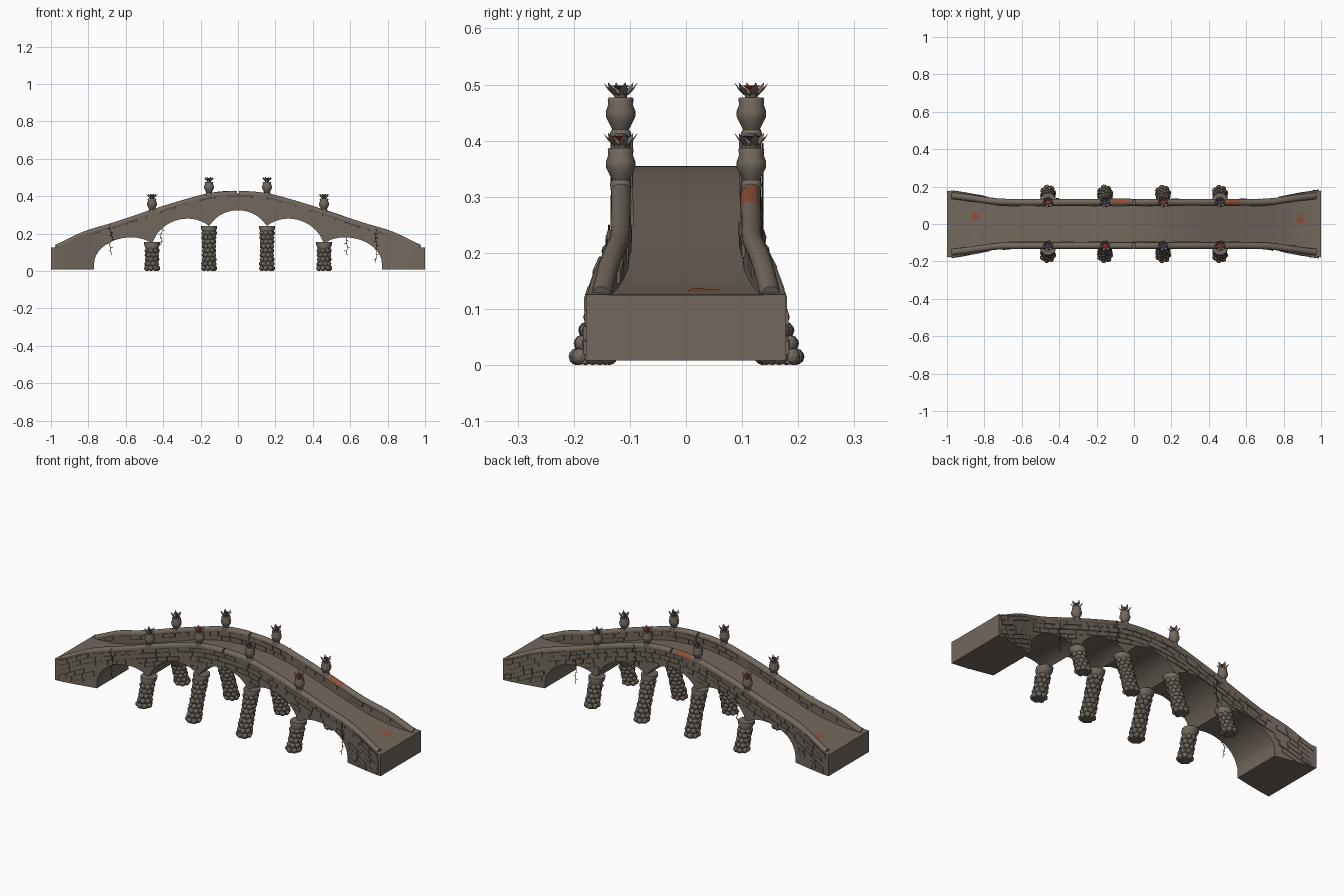
import bpy, bmesh, math, random
from mathutils import Vector, Matrix

if "Cube" in bpy.data.objects:
    bpy.data.objects.remove(bpy.data.objects["Cube"])

random.seed(4)


def material(name, r, g, b):
    m = bpy.data.materials.new(name)
    m.diffuse_color = (r, g, b, 1)
    m.use_nodes = True
    m.node_tree.nodes["Principled BSDF"].inputs["Base Color"].default_value = m.diffuse_color
    return m


STONE = material("weathered stone", 0.17, 0.138, 0.11)
RUST = material("rust patch", 0.27, 0.08, 0.04)
RED = material("red petals", 0.45, 0.025, 0.02)
PURPLE = material("purple petals", 0.07, 0.04, 0.14)
VINE = material("dry vine", 0.06, 0.046, 0.034)


def finish(bm, name, mat, smooth=False):
    bmesh.ops.recalc_face_normals(bm, faces=bm.faces)
    me = bpy.data.meshes.new(name)
    bm.to_mesh(me)
    bm.free()
    ob = bpy.data.objects.new(name, me)
    bpy.context.collection.objects.link(ob)
    me.materials.append(mat)
    if smooth:
        bpy.context.view_layer.objects.active = ob
        ob.select_set(True)
        bpy.ops.object.shade_smooth_by_angle(angle=math.radians(40))
        ob.select_set(False)
    return ob


def curve_fn(pts):
    """Smooth interpolation of |x| through a few points."""
    n = len(pts)

    def slope(i):
        a, b = pts[max(i - 1, 0)], pts[min(i + 1, n - 1)]
        return 0 if i == 0 else (b[1] - a[1]) / (b[0] - a[0])

    def f(x):
        x = min(abs(x), 1)
        i = max(k for k in range(n - 1) if pts[k][0] <= x)
        (x0, a), (x1, b) = pts[i], pts[i + 1]
        d = x1 - x0
        t = (x - x0) / d
        return (a * (2*t**3 - 3*t*t + 1) + b * (3*t*t - 2*t**3)
                + d * slope(i) * (t**3 - 2*t*t + t) + d * slope(i + 1) * (t**3 - t*t))
    return f


rail_top = curve_fn([(0, .428), (.15, .417), (.3, .378), (.46, .328), (.65, .264),
                     (.82, .212), (.96, .146), (1, .13)])
deck = curve_fn([(0, .355), (.15, .345), (.3, .312), (.46, .26), (.65, .197),
                 (.82, .146), (.92, .129), (1, .125)])
half_width = curve_fn([(0, .128), (.66, .128), (.73, .132), (.85, .155), (.95, .173), (1, .178)])


def thickness(x):
    return .027 + .013 * min(1, max(0, (abs(x) - .7) / .25))


def wall_top(x):
    return max(deck(x) + .001, rail_top(x) - .014)


def underside(x):
    x = abs(x)
    if x > .77:
        return .008
    # centre, crown height, half span, rise of each arch
    if x < .155:
        c, top, half, rise = 0, .325, .17, .152
    elif x < .46:
        c, top, half, rise = .27, .28, (.2 if x > .27 else .15), (.195 if x > .27 else .11)
    else:
        c, top, half, rise = .57, .18, (.2 if x > .57 else .13), (.145 if x > .57 else .075)
    return top - rise * (1 - math.sqrt(max(0, 1 - ((x - c) / half) ** 2)))


# Bridge body: one cross-section swept along x
xs = {0, .155, .46, .57, .27, .77, .7701, .766, .758, .745, 1}
xs |= {round(i * .02, 3) for i in range(51)}
xs = sorted(xs | {-x for x in xs})
bm = bmesh.new()
rings = []
for x in xs:
    w, zb, zd, zt = half_width(x), underside(x), deck(x), wall_top(x)
    i = w - thickness(x)
    section = [(-w, zb), (w, zb), (w, zt), (i, zt), (i, zd), (-i, zd), (-i, zt), (-w, zt)]
    rings.append([bm.verts.new((x, y, z)) for y, z in section])
for a, b in zip(rings, rings[1:]):
    for k in range(8):
        bm.faces.new((a[k], a[k - 1], b[k - 1], b[k]))
bm.faces.new(rings[0])
bm.faces.new(rings[-1])
finish(bm, "bridge_body", STONE, True)


def brick(bm, x0, x1, lo, hi, yfun, out):
    """Thin block fitted to the curved wall; lo and hi are height functions."""
    back, front = [], []
    for x, h in ((x0, lo), (x1, lo), (x1, hi), (x0, hi)):
        back.append(bm.verts.new((x, yfun(x), h(x))))
        front.append(bm.verts.new((x, yfun(x) + out, h(x))))
    bm.faces.new(front)
    for k in range(4):
        bm.faces.new((back[k], back[k - 1], front[k - 1], front[k]))


# Brick courses on the outer and inner faces of both walls
for s, side in ((-1, "front"), (1, "back")):
    for inner in (False, True):
        bm = bmesh.new()
        floor = deck if inner else underside
        for row in range(3 if inner else 9):
            x = -.985 + random.uniform(0, .04)
            while x < .95:
                x1 = min(x + random.uniform(.045, .085), .99)
                a, b = x + .002, x1 - .002
                drop = .006 + row * .026

                def hi(t):
                    return wall_top(t) - drop

                def lo(t):
                    return max(hi(t) - .0235, floor(t) + .002)
                if min(hi(a), hi(b)) - max(floor(a), floor(b)) > .007 and (abs(a) > .77) == (abs(b) > .77):
                    depth = random.uniform(.002, .007) * (-s if inner else s)
                    brick(bm, a, b, lo, hi,
                          lambda t: s * (half_width(t) - (thickness(t) if inner else 0)), depth)
                x = x1
        finish(bm, side + ("_inner_bricks" if inner else "_outer_bricks"), STONE)


def tube(name, pts, radius, mat, sides=10):
    """Round bar through a list of points, capped at both ends."""
    bm = bmesh.new()
    pts = [Vector(p) for p in pts]
    rings = []
    for i, p in enumerate(pts):
        d = (pts[min(i + 1, len(pts) - 1)] - pts[max(i - 1, 0)]).normalized()
        u = d.cross(Vector((0, 1, 0))).normalized()
        v = d.cross(u)
        rings.append([bm.verts.new(p + radius * (u * math.cos(k * math.tau / sides) + v * math.sin(k * math.tau / sides)))
                      for k in range(sides)])
    for a, b in zip(rings, rings[1:]):
        for k in range(sides):
            bm.faces.new((a[k], a[k - 1], b[k - 1], b[k]))
    bm.faces.new(rings[0])
    bm.faces.new(rings[-1])
    return finish(bm, name, mat, True)


def rail_path(s, x0, x1, n):
    return [(x, s * (half_width(x) - thickness(x) + .0155), rail_top(x) - .018)
            for x in (x0 + (x1 - x0) * i / n for i in range(n + 1))]


# Hand rails, split at the crown
for s in (-1, 1):
    for e in (-1, 1):
        tube("hand_rail", rail_path(s, e * .004, e * .97, 40), .018, STONE, 16)

# Rust skins on the back rail; angles run from straight up towards +y
for x0, x1, a0, a1 in ((-.125, -.02, -10, 80), (.49, .57, -85, 40)):
    bm = bmesh.new()
    rows = []
    for x, y, z in rail_path(1, x0, x1, 6):
        angles = [math.radians(a0 + (a1 - a0) * k / 6) for k in range(7)]
        rows.append([bm.verts.new((x, y + .0192 * math.sin(t), z + .0195 * math.cos(t))) for t in angles])
    for a, b in zip(rows, rows[1:]):
        for k in range(6):
            bm.faces.new((a[k], a[k + 1], b[k + 1], b[k]))
    finish(bm, "rail_rust", RUST, True)

# Rust patches lying on the deck
for cx, cy in ((-.85, .04), (.89, .03)):
    bm = bmesh.new()
    ring = []
    for k in range(14):
        r = random.uniform(.014, .03)
        x = cx + r * math.cos(k * math.tau / 14)
        ring.append((x, cy + r * math.sin(k * math.tau / 14), deck(x) + .001))
    ring = [bm.verts.new(p) for p in ring]
    mid = bm.verts.new((cx, cy, deck(cx) + .001))
    for k in range(14):
        bm.faces.new((ring[k - 1], ring[k], mid))
    finish(bm, "deck_rust", RUST)


def lathe(name, profile, centre, sides=16):
    """Turned shape; centre(z) gives the axis position at each height."""
    bm = bmesh.new()
    rings = []
    for r, z in profile:
        cx, cy = centre(z)
        rings.append([bm.verts.new((cx + r * math.cos(k * math.tau / sides), cy + r * math.sin(k * math.tau / sides), z))
                      for k in range(sides)])
    for a, b in zip(rings, rings[1:]):
        for k in range(sides):
            bm.faces.new((a[k], a[k - 1], b[k - 1], b[k]))
    bm.faces.new(rings[0])
    bm.faces.new(rings[-1])
    return finish(bm, name, STONE, True)


# Leaning piers built from rings of rough stones, with a flared capital
for px, top in ((-.46, .152), (-.155, .238), (.155, .238), (.46, .152)):
    for s in (-1, 1):
        def axis(z):
            return px, s * (.171 - .31 * z)
        lathe("pier_core", [(.032, .003), (.027, top * .5), (.03, top - .04), (.034, top - .03),
                            (.043, top - .01), (.043, top + .003)], axis)
        bm = bmesh.new()
        rows = round((top - .03) / .0235)
        for row in range(rows):
            z = .015 + row * .0235
            spread = .03 - .005 * math.sin(math.pi * row / rows)
            for k in range(7):
                a = (k + row % 2 * .5) * math.tau / 7
                cx, cy = axis(z)
                size = random.uniform(.013, .0155)
                m = (Matrix.Translation((cx + spread * math.cos(a), cy + spread * math.sin(a), z))
                     @ Matrix.Rotation(a, 4, 'Z') @ Matrix.Diagonal((size, size * 1.1, .015, 1)))
                bmesh.ops.create_icosphere(bm, subdivisions=2, radius=1, matrix=m)
        finish(bm, "pier_stones", STONE)

# Urns with splayed pointed leaves and a small blossom
for i, (ux, base) in enumerate(((-.46, .312), (-.155, .402), (.155, .402), (.46, .312))):
    for s in (-1, 1):
        uy = s * .1165
        lathe("urn", [(.018, base), (.019, base + .012), (.015, base + .018), (.02, base + .028),
                      (.026, base + .04), (.0265, base + .05), (.022, base + .062),
                      (.023, base + .072), (.021, base + .075), (.011, base + .075), (.013, base + .083)],
              lambda z: (ux, uy))
        bm = bmesh.new()
        for k in range(6):
            a = k * math.tau / 6 + .26

            def at(r, da, z):
                return bm.verts.new((ux + r * math.cos(a + da), uy + r * math.sin(a + da), base + z))
            p, q, l, m, t = at(.011, -.5, .077), at(.011, .5, .077), at(.023, -.36, .089), at(.023, .36, .089), at(.032, 0, .102)
            bm.faces.new((p, q, m, l))
            bm.faces.new((l, m, t))
        finish(bm, "urn_leaves", STONE)
        bm = bmesh.new()
        star = []
        for k in range(12):
            r = .016 if k % 2 else .009
            star.append(bm.verts.new((ux + r * math.cos(k * math.tau / 12), uy + r * math.sin(k * math.tau / 12), base + .096)))
        bm.faces.new(star)
        foot = bm.verts.new((ux, uy, base + .086))
        for k in range(12):
            bm.faces.new((star[k], star[k - 1], foot))
        finish(bm, "blossom", RED if (s > 0) == (i % 2 == 0) else PURPLE)

# Hanging vines with short side shoots
for vx, s, z0, z1 in ((-.68, -1, .25, .085), (.735, -1, .225, .045), (.58, 1, .25, .085),
                      (-.41, 1, .3, .14), (.22, 1, .395, .27)):
    y = s * (half_width(vx) + .009)
    path = [(vx + random.uniform(-.008, .008), y, z0 + (z1 - z0) * i / 8) for i in range(9)]
    tube("vine", path, .0016, VINE, 5)
    for i, (x, yy, z) in enumerate(path[1:-1]):
        d = .013 if i % 2 else -.013
        tube("vine_shoot", [(x, yy, z), (x + d, yy, z + random.uniform(-.012, .004))], .0012, VINE, 4)
